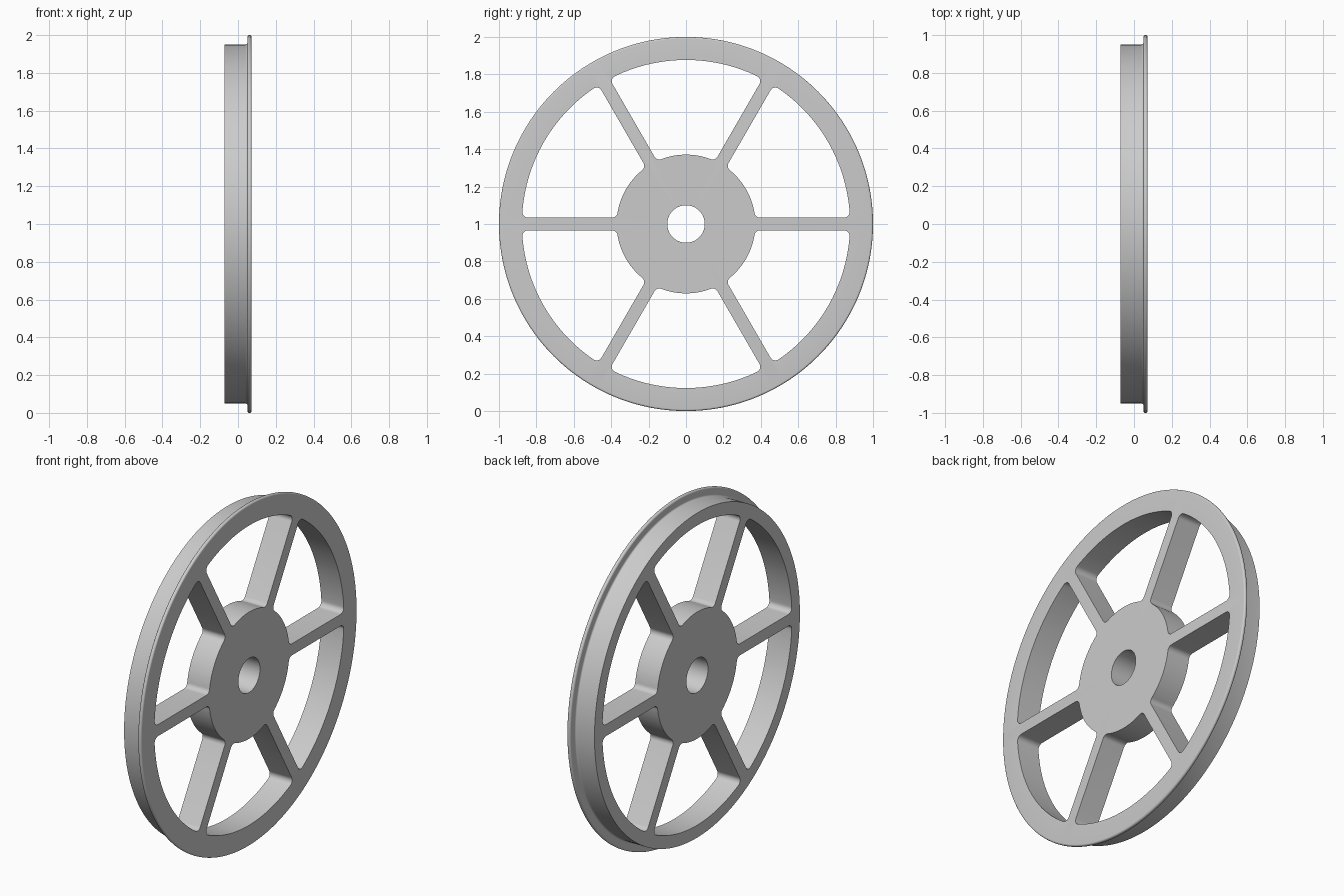
import bpy, bmesh
from math import sin, cos, asin, pi, radians

if "Cube" in bpy.data.objects:
    bpy.data.objects.remove(bpy.data.objects["Cube"])

HALF = 0.0725        # half thickness along the axle (x)
BORE, HUB, RIM = 0.1, 0.371, 0.877
TREAD, FLANGE = 0.95, 1.0
SPOKE, FILLET = 0.034, 0.03
SPOKES, STEPS = 6, 192

metal = bpy.data.materials.new("grey_metal")
metal.use_nodes = True
grey = (0.6, 0.6, 0.6, 1)
metal.diffuse_color = grey
metal.node_tree.nodes["Principled BSDF"].inputs["Base Color"].default_value = grey


def arc(cx, cy, r, a0, a1, n):
    return [(cx + r * cos(a0 + (a1 - a0) * i / n), cy + r * sin(a0 + (a1 - a0) * i / n))
            for i in range(n + 1)]


def make_object(name, bm):
    bmesh.ops.recalc_face_normals(bm, faces=bm.faces)
    mesh = bpy.data.meshes.new(name)
    bm.to_mesh(mesh)
    bm.free()
    mesh.materials.append(metal)
    obj = bpy.data.objects.new(name, mesh)
    bpy.context.collection.objects.link(obj)
    return obj


# Flanged disc with bore: closed (x, radius) profile turned round the axle
edge = 0.01
flange_back = HALF - 0.0225
profile = [(-HALF, BORE), (-HALF, TREAD)]
profile += arc(flange_back - edge, TREAD + edge, edge, -pi / 2, 0, 6)
profile += arc(flange_back + edge, FLANGE - edge, edge, pi, pi / 2, 6)
profile += arc(HALF - edge, FLANGE - edge, edge, pi / 2, 0, 6)
profile += [(HALF, BORE)]
bm = bmesh.new()
rings = []
for s in range(STEPS):
    t = 2 * pi * s / STEPS
    rings.append([bm.verts.new((x, r * cos(t), 1 + r * sin(t))) for x, r in profile])
for s in range(STEPS):
    a, b = rings[s], rings[(s + 1) % STEPS]
    for i in range(len(profile)):
        j = (i + 1) % len(profile)
        bm.faces.new((a[i], a[j], b[j], b[i]))
wheel = make_object("spoked_wheel", bm)

# Outline of one window: half with rounded corners, then mirrored
mid = pi / SPOKES
a_in = asin((SPOKE + FILLET) / (HUB + FILLET))
a_out = asin((SPOKE + FILLET) / (RIM - FILLET))
half = arc(0, 0, HUB, mid, a_in, 8)[:-1]
half += arc((HUB + FILLET) * cos(a_in), SPOKE + FILLET, FILLET, a_in + pi, 1.5 * pi, 8)
half += arc((RIM - FILLET) * cos(a_out), SPOKE + FILLET, FILLET, -pi / 2, a_out, 8)
half += arc(0, 0, RIM, a_out, mid, 16)[1:]
c, s = cos(2 * mid), sin(2 * mid)
outline = half + [(y * c + z * s, y * s - z * c) for y, z in reversed(half[1:-1])]

# Window cutters repeated between the spokes
bm = bmesh.new()
for k in range(SPOKES):
    c, s = cos(2 * mid * k), sin(2 * mid * k)
    near, far = [[bm.verts.new((x, y * c - z * s, 1 + y * s + z * c)) for y, z in outline]
                 for x in (-2 * HALF, 2 * HALF)]
    bm.faces.new(near)
    bm.faces.new(far)
    for i in range(len(outline)):
        j = (i + 1) % len(outline)
        bm.faces.new((near[i], near[j], far[j], far[i]))
cutter = make_object("window_cutter", bm)
cutter.hide_render = True

# Cut the windows, leaving hub, spokes and rim in one piece
cut = wheel.modifiers.new("windows", 'BOOLEAN')
cut.operation = 'DIFFERENCE'
cut.solver = 'EXACT'
cut.object = cutter
bpy.ops.object.select_all(action='DESELECT')
bpy.context.view_layer.objects.active = wheel
wheel.select_set(True)
bpy.ops.object.modifier_apply(modifier=cut.name)
bpy.data.objects.remove(cutter)
bpy.ops.object.shade_smooth_by_angle(angle=radians(30))
